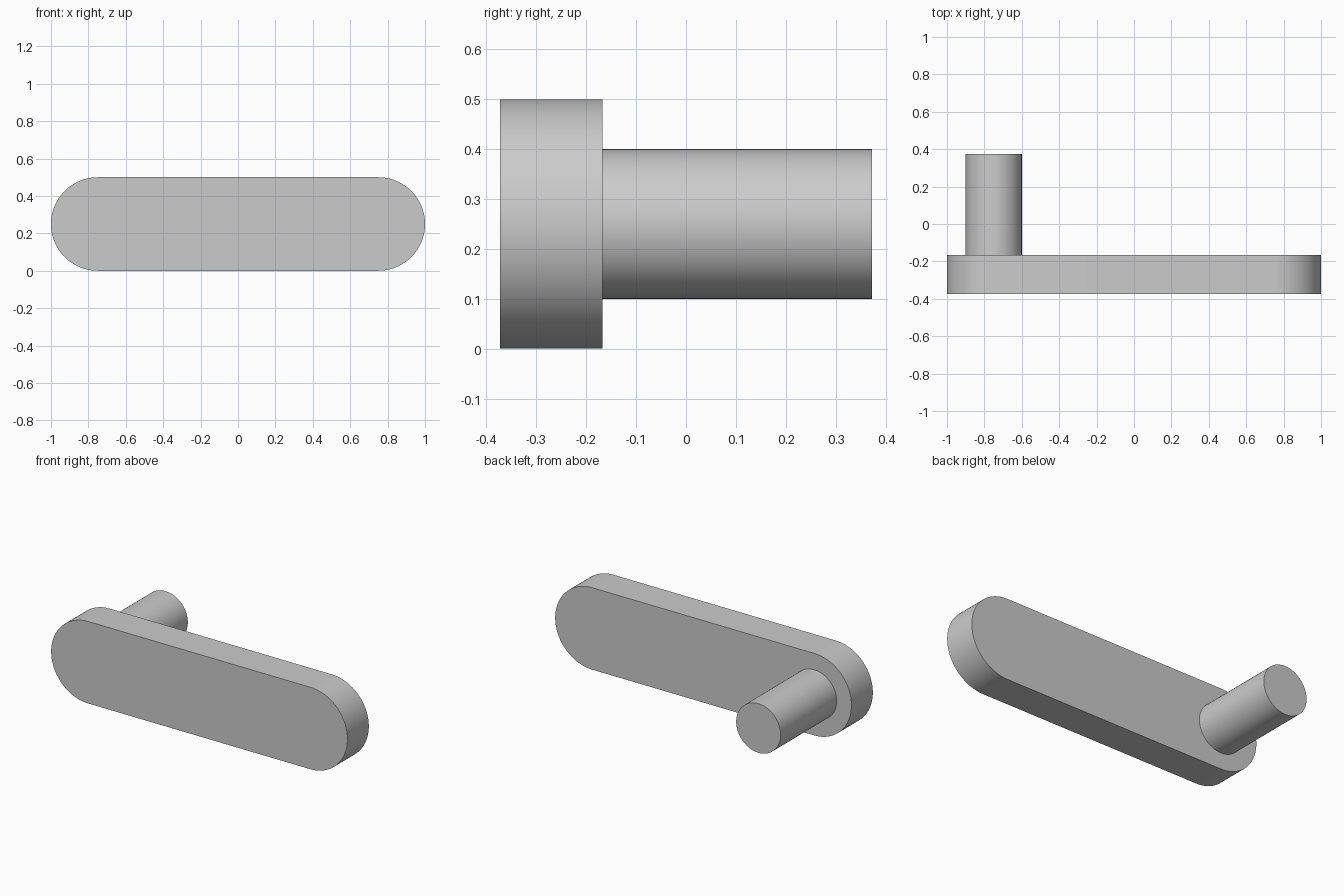
import bpy
import bmesh
from math import sin, cos, pi, radians

cube = bpy.data.objects.get("Cube")
if cube:
    bpy.data.objects.remove(cube, do_unlink=True)

# One plain grey for both parts
grey = bpy.data.materials.new("light_grey")
grey.use_nodes = True
colour = (0.6, 0.6, 0.6, 1)
grey.diffuse_color = colour
grey.node_tree.nodes["Principled BSDF"].inputs["Base Color"].default_value = colour

CENTRE_Z = 0.25
END_X = 0.75
FRONT, JOINT, BACK = -0.373, -0.167, 0.373


def arc(cx, radius, start, sweep, steps):
    """Points on an arc in the x-z plane."""
    return [(cx + radius * cos(start + sweep * i / steps),
             CENTRE_Z + radius * sin(start + sweep * i / steps))
            for i in range(steps + 1)]


def extrude_profile(name, points, y0, y1):
    """Closed x-z profile extruded along y."""
    bm = bmesh.new()
    face = bm.faces.new([bm.verts.new((x, y0, z)) for x, z in points])
    result = bmesh.ops.extrude_face_region(bm, geom=[face], use_keep_orig=True)
    moved = [v for v in result["geom"] if isinstance(v, bmesh.types.BMVert)]
    bmesh.ops.translate(bm, verts=moved, vec=(0, y1 - y0, 0))
    bmesh.ops.recalc_face_normals(bm, faces=bm.faces)
    mesh = bpy.data.meshes.new(name)
    bm.to_mesh(mesh)
    bm.free()
    mesh.materials.append(grey)
    obj = bpy.data.objects.new(name, mesh)
    bpy.context.collection.objects.link(obj)
    bpy.ops.object.select_all(action="DESELECT")
    obj.select_set(True)
    bpy.context.view_layer.objects.active = obj
    bpy.ops.object.shade_smooth_by_angle(angle=radians(30))
    return obj


# Rounded bar across the front
bar = arc(END_X, 0.25, -pi / 2, pi, 48) + arc(-END_X, 0.25, pi / 2, pi, 48)
extrude_profile("grip_bar", bar, FRONT, JOINT)

# Round peg standing out of the back, concentric with the right end
peg = arc(-END_X, 0.15, 0, 2 * pi, 96)[:-1]
extrude_profile("round_peg", peg, JOINT, BACK)
